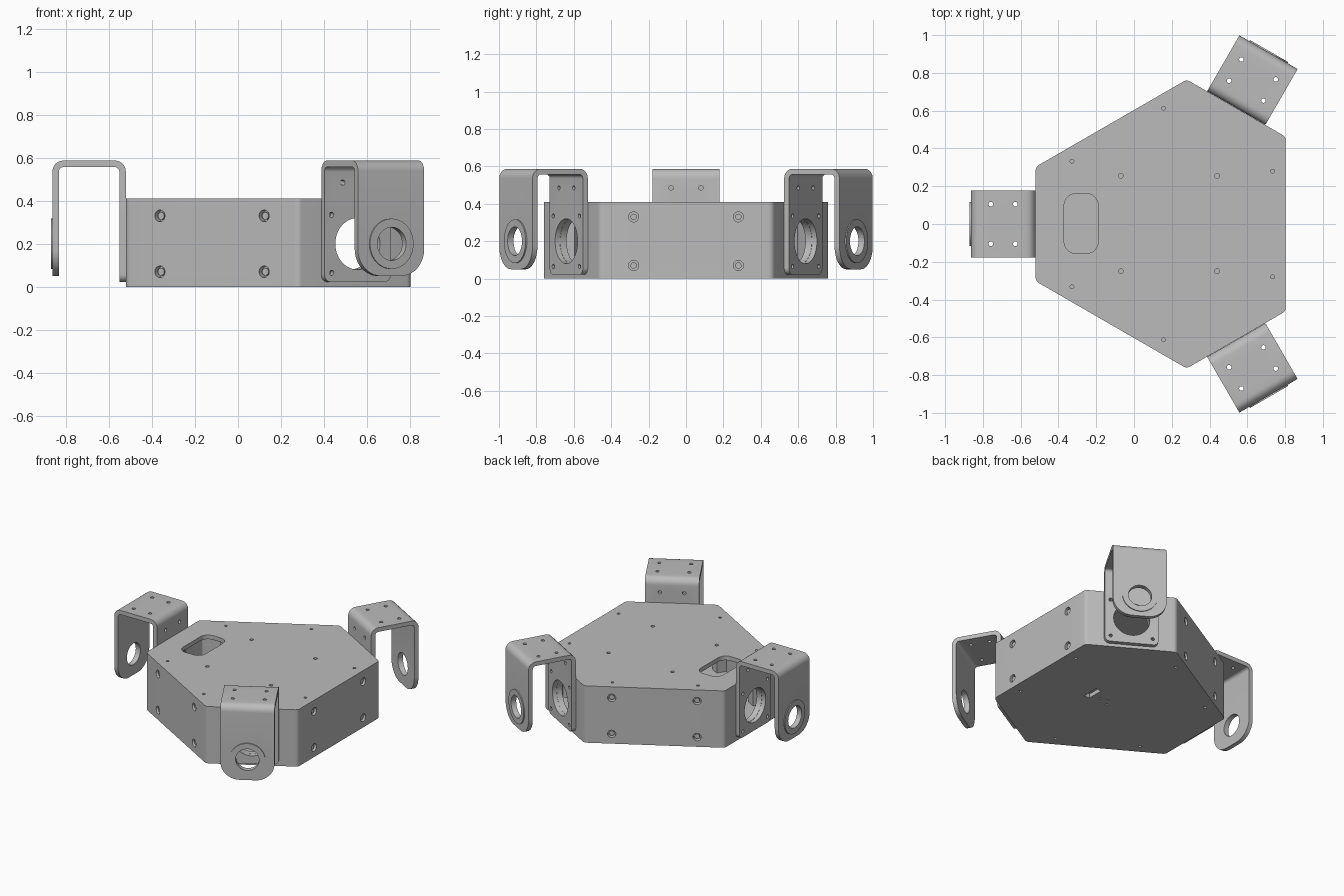
import bpy, bmesh
from math import radians, cos, sin, tan, pi
from mathutils import Matrix, Vector

cube = bpy.data.objects.get("Cube")
if cube:
    bpy.data.objects.remove(cube, do_unlink=True)

CX = 0.187                      # hub axis of the three-fold layout
LONG, SHORT = 0.616, 0.708      # distance from hub to long and short walls
HEIGHT, WALL = 0.41, 0.04
HUB = Matrix.Translation((CX, 0, 0))

grey = bpy.data.materials.new("plain grey")
grey.use_nodes = True
grey.diffuse_color = (0.5, 0.5, 0.5, 1)
grey.node_tree.nodes["Principled BSDF"].inputs["Base Color"].default_value = (0.5, 0.5, 0.5, 1)


def turn(deg):
    return HUB @ Matrix.Rotation(radians(deg), 4, "Z")


def rounded(points, radii, steps=6):
    """Round the corners of a closed 2D outline."""
    out = []
    n = len(points)
    for i, (p, r) in enumerate(zip(points, radii)):
        p = Vector(p)
        a = (Vector(points[i - 1]) - p).normalized()
        b = (Vector(points[(i + 1) % n]) - p).normalized()
        if r == 0:
            out.append(p)
            continue
        half = a.angle(b) / 2
        centre = p + (a + b).normalized() * (r / sin(half))
        start = p + a * (r / tan(half)) - centre
        end = p + b * (r / tan(half)) - centre
        sweep = start.angle_signed(end)
        for k in range(steps + 1):
            t = -sweep * k / steps
            out.append(centre + Vector((start.x * cos(t) - start.y * sin(t),
                                        start.x * sin(t) + start.y * cos(t))))
    return out


def prism(bm, outline, low, high, matrix=Matrix()):
    verts = [bm.verts.new((p[0], p[1], low)) for p in outline]
    face = bm.faces.new(verts)
    top = bmesh.ops.extrude_face_region(bm, geom=[face])["geom"]
    moved = [g for g in top if isinstance(g, bmesh.types.BMVert)]
    bmesh.ops.translate(bm, verts=moved, vec=(0, 0, high - low))
    bmesh.ops.transform(bm, matrix=matrix, verts=verts + moved)


def box(bm, lo, hi, matrix=Matrix()):
    prism(bm, [(lo[0], lo[1]), (hi[0], lo[1]), (hi[0], hi[1]), (lo[0], hi[1])],
          lo[2], hi[2], matrix)


def rod(bm, centre, radius, depth, matrix=Matrix(), radial=True, sides=32):
    """Cylinder along the local radial axis or upright."""
    m = matrix @ Matrix.Translation(centre)
    if radial:
        m = m @ Matrix.Rotation(pi / 2, 4, "Y")
    bmesh.ops.create_cone(bm, cap_ends=True, segments=sides, radius1=radius,
                          radius2=radius, depth=depth, matrix=m)


def finish(bm, name, cutters=()):
    """Turn a bmesh into an object, apply its cuts and shade it."""
    def raw(b, label):
        bmesh.ops.recalc_face_normals(b, faces=b.faces)
        me = bpy.data.meshes.new(label)
        b.to_mesh(me)
        ob = bpy.data.objects.new(label, me)
        bpy.context.collection.objects.link(ob)
        return ob
    ob = raw(bm, name)
    helpers = []
    for c in cutters:
        helper = raw(c, "cutter")
        helper.hide_render = True
        helpers.append(helper)
        mod = ob.modifiers.new("cut", "BOOLEAN")
        mod.operation, mod.solver, mod.object = "DIFFERENCE", "EXACT", helper
    if helpers:
        deps = bpy.context.evaluated_depsgraph_get()
        deps.update()
        mesh = bpy.data.meshes.new_from_object(ob.evaluated_get(deps))
        ob.modifiers.clear()
        ob.data = mesh
        for h in helpers:
            bpy.data.objects.remove(h, do_unlink=True)
    ob.data.materials.clear()
    ob.data.materials.append(grey)
    ob.data.shade_smooth()
    ob.data.set_sharp_from_angle(angle=radians(30))
    return ob


def hexagon(inset, radius):
    pts = []
    for k in range(6):
        t1, t2 = radians(60 * k), radians(60 * k + 60)
        d1, d2 = (LONG, SHORT) if k % 2 == 0 else (SHORT, LONG)
        d1, d2 = d1 - inset, d2 - inset
        det = sin(t2 - t1)
        pts.append(((d1 * sin(t2) - d2 * sin(t1)) / det,
                    (d2 * cos(t1) - d1 * cos(t2)) / det))
    return rounded(pts, [radius] * 6)


# Hollow six-sided housing with its openings
shell, cavity, openings = bmesh.new(), bmesh.new(), bmesh.new()
prism(shell, hexagon(0, 0.035), 0, HEIGHT, HUB)
prism(cavity, hexagon(WALL, 0.01), 0.03, HEIGHT - 0.03, HUB)
window = [(-0.37, -0.155), (-0.19, -0.155), (-0.19, 0.16), (-0.37, 0.16)]
prism(openings, rounded(window, [0.06] * 4), HEIGHT - 0.06, HEIGHT + 0.05)
for x in (-0.07, 0.44):
    for y in (-0.25, 0.255):
        rod(openings, (x, y, HEIGHT), 0.013, 0.1, radial=False, sides=16)
box(openings, (0.33, -0.06, -0.02), (0.375, 0.06, 0.05))
for x, y in ((0.27, -0.02), (0.22, 0.0), (0.19, -0.05)):
    rod(openings, (x, y, 0), 0.008, 0.1, radial=False, sides=12)
for side in (0, 120, 240):
    m = turn(side)
    rod(openings, (SHORT, 0, 0.2), 0.12, 0.12, turn(side + 60), sides=48)
    for y in (-0.28, 0.28):
        for z in (0.07, 0.33):
            rod(openings, (LONG, y, z), 0.027, 2 * WALL - 0.01, m, sides=24)
        for z in (0, HEIGHT):
            rod(openings, (LONG - 0.07, y, z), 0.01, 0.04, m, radial=False, sides=16)
finish(shell, "housing", [cavity, openings])

# Inner fixing columns and the screws in the long walls
columns, screws = bmesh.new(), bmesh.new()
for side in (0, 120, 240):
    m = turn(side)
    for y in (-0.28, 0.28):
        box(columns, (LONG - 0.11, y - 0.035, 0.02),
            (LONG - WALL + 0.005, y + 0.035, HEIGHT - 0.025), m)
        for z in (0.07, 0.33):
            rod(screws, (LONG - 0.025, y, z), 0.017, 0.03, m, sides=20)
finish(columns, "inner_columns")
finish(screws, "wall_screws")

# Folded bracket: arched strap, large holes and small fixing holes
IN, OUT, TOP, T, HALF = 0.709, 1.05, 0.587, 0.03, 0.178
FOOT_IN, FOOT_OUT = 0.022, 0.05
strap = bmesh.new()
arch = [(IN, FOOT_IN), (IN, TOP), (OUT, TOP), (OUT, FOOT_OUT),
        (OUT - T, FOOT_OUT), (OUT - T, TOP - T), (IN + T, TOP - T), (IN + T, FOOT_IN)]
prism(strap, rounded(arch, [0, 0.05, 0.05, 0, 0, 0.022, 0.022, 0]), -HALF, HALF,
      Matrix.Rotation(pi / 2, 4, "X"))
for foot, radius in ((FOOT_IN, 0.035), (FOOT_OUT, 0.125)):
    corners = [e for e in strap.edges
               if all(abs(v.co.z - foot) < 1e-4 for v in e.verts)
               and abs(e.verts[0].co.y - e.verts[1].co.y) < 1e-4]
    bmesh.ops.bevel(strap, geom=corners, offset=radius, segments=10,
                    profile=0.5, affect="EDGES")


def bracket_cutter():
    bm = bmesh.new()
    rod(bm, (IN, 0, 0.2), 0.12, 0.2, sides=48)
    rod(bm, (OUT, 0, 0.2), 0.077, 0.2, sides=48)
    for s in (-1, 1):
        for y, z in ((0.14, 0.065), (0.14, 0.335), (0.08, 0.485)):
            rod(bm, (IN, s * y, z), 0.012, 0.2, sides=16)
        for x in (0.815, 0.945):
            rod(bm, (x, s * 0.105, TOP), 0.012, 0.2, radial=False, sides=16)
    return bm


disc = bmesh.new()
rod(disc, (OUT - 0.002, 0, 0.2), 0.117, 0.018, sides=48)
parts = [finish(strap, "bracket", [bracket_cutter()]),
         finish(disc, "bracket_ring", [bracket_cutter()])]

# Three brackets, one on each short wall
for part in parts:
    base = part.name
    for label, angle in (("side", 180), ("rear", 60), ("front", 300)):
        ob = part if label == "side" else part.copy()
        ob.name = label + "_" + base
        ob.matrix_world = turn(angle)
        if ob is not part:
            bpy.context.collection.objects.link(ob)
